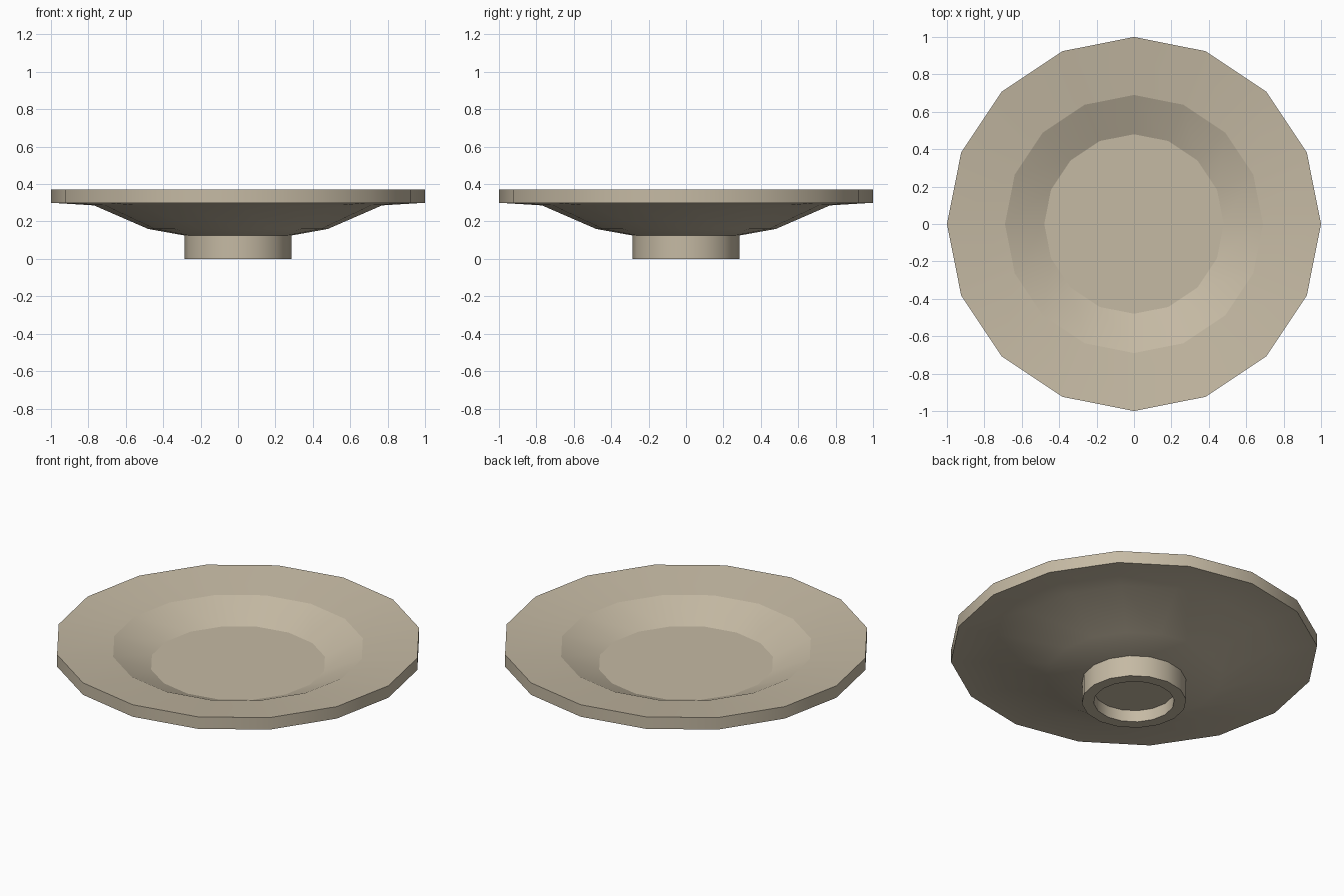
import bpy, bmesh
from math import cos, sin, tau

if "Cube" in bpy.data.objects:
    bpy.data.objects.remove(bpy.data.objects["Cube"])

SIDES = 16

# Profile (radius, height, sharp ring) from the dish floor, over the rim, down to the foot recess
PROFILE = [
    (0.48, 0.24, True),     # dish floor edge
    (0.69, 0.333, True),    # inner edge of the rim
    (1.00, 0.372, True),    # rim top
    (1.00, 0.30, True),     # rim bottom
    (0.77, 0.286, False),   # underside
    (0.48, 0.16, False),
    (0.285, 0.125, True),   # foot top
    (0.285, 0.0, True),     # foot outer edge
    (0.22, 0.0, True),      # foot inner edge
    (0.22, 0.07, True),     # foot recess
]


def lathe(name, profile, sides):
    bm = bmesh.new()
    rings = [[bm.verts.new((r * cos(tau * i / sides), r * sin(tau * i / sides), z))
              for i in range(sides)] for r, z, _ in profile]
    # Walls between rings
    for a, b in zip(rings, rings[1:]):
        for i in range(sides):
            j = (i + 1) % sides
            bm.faces.new((a[i], b[i], b[j], a[j]))
    # Dish floor and recess ceiling
    bm.faces.new(rings[0])
    bm.faces.new(rings[-1][::-1])
    bmesh.ops.recalc_face_normals(bm, faces=bm.faces)
    for f in bm.faces:
        f.smooth = True
    # Hard creases on the chosen rings
    for ring, (_, _, sharp) in zip(rings, profile):
        if sharp:
            for i in range(sides):
                bm.edges.get((ring[i], ring[(i + 1) % sides])).smooth = False
    mesh = bpy.data.meshes.new(name)
    bm.to_mesh(mesh)
    bm.free()
    obj = bpy.data.objects.new(name, mesh)
    bpy.context.collection.objects.link(obj)
    return obj


plate = lathe("footed_plate", PROFILE, SIDES)

# Clay glaze
clay = bpy.data.materials.new("clay")
clay.diffuse_color = (0.56, 0.49, 0.37, 1)
clay.use_nodes = True
clay.node_tree.nodes["Principled BSDF"].inputs["Base Color"].default_value = clay.diffuse_color
plate.data.materials.append(clay)
